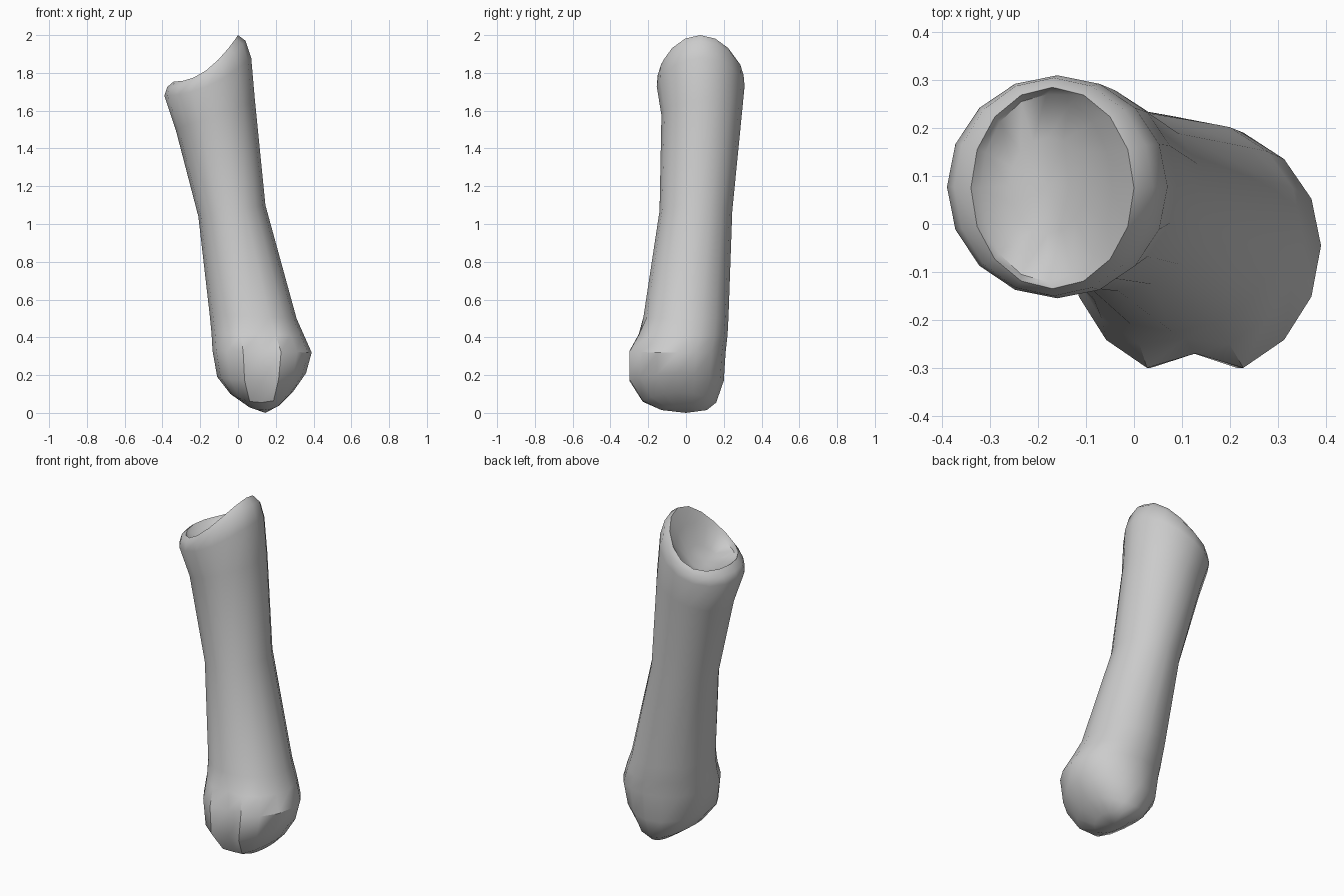
import bpy
import bmesh
import math

default_cube = bpy.data.objects.get("Cube")
if default_cube:
    bpy.data.objects.remove(default_cube, do_unlink=True)

SIDES = 16
FRONT = SIDES * 3 // 4  # index of the vertex facing the front


def make_material(name, colour):
    material = bpy.data.materials.new(name)
    material.use_nodes = True
    material.diffuse_color = colour
    material.node_tree.nodes["Principled BSDF"].inputs["Base Color"].default_value = colour
    return material


def add_ring(bm, left, right, front, back, sag=0.0, groove=0.0):
    """Oval ring between a left and a right (x, z) point.

    sag lowers the front and back; groove squares the front into two
    knuckles with a shallow channel between them.
    """
    ring = []
    for i in range(SIDES):
        angle = math.tau * i / SIDES
        c, s = math.cos(angle), math.sin(angle)
        t = (c + 1) / 2
        x = left[0] + (right[0] - left[0]) * t
        z = left[1] + (right[1] - left[1]) * t - sag * s * s
        if groove and s < 0:
            s = max(-1, s * 1.09)
        y = (front + back) / 2 + (back - front) / 2 * s
        if i == FRONT:
            y += groove
        ring.append(bm.verts.new((x, y, z)))
    return ring


def bridge(bm, lower, upper):
    for i in range(SIDES):
        j = (i + 1) % SIDES
        bm.faces.new((lower[i], lower[j], upper[j], upper[i]))


def close_end(bm, ring, centre):
    tip = bm.verts.new(centre)
    for i in range(SIDES):
        bm.faces.new((ring[i], ring[(i + 1) % SIDES], tip))


# Cross-sections: min-x point, max-x point, front y, back y, sag, groove
sections = [
    # rounded lower end with its two front knuckles
    ((0.06, 0.03), (0.22, 0.04), -0.13, 0.11, 0.02, 0),
    ((-0.04, 0.10), (0.29, 0.11), -0.23, 0.16, 0.05, 0.01),
    ((-0.11, 0.19), (0.36, 0.21), -0.30, 0.20, 0.03, 0.03),
    ((-0.135, 0.33), (0.39, 0.32), -0.30, 0.21, 0, 0.03),
    ((-0.14, 0.42), (0.35, 0.41), -0.25, 0.22, 0, 0.01),
    # shaft
    ((-0.15, 0.52), (0.31, 0.50), -0.225, 0.225, 0, 0),
    ((-0.21, 1.04), (0.145, 1.10), -0.14, 0.245, 0, 0),
    ((-0.33, 1.50), (0.09, 1.65), -0.13, 0.295, 0, 0),
    # flared upper end with a slanted, saddle-shaped rim
    ((-0.39, 1.68), (0.07, 1.88), -0.155, 0.31, 0.05, 0),
    ((-0.375, 1.725), (0.04, 1.97), -0.15, 0.305, 0.06, 0),
    ((-0.34, 1.755), (0.0, 2.0), -0.135, 0.285, 0.065, 0),
    # hollow joint surface
    ((-0.32, 1.74), (-0.045, 1.91), -0.12, 0.27, 0.06, 0),
    ((-0.26, 1.72), (-0.10, 1.80), -0.02, 0.18, 0.02, 0),
]

bm = bmesh.new()
rings = [add_ring(bm, *section) for section in sections]
for lower, upper in zip(rings, rings[1:]):
    bridge(bm, lower, upper)
close_end(bm, rings[0], (0.145, 0, 0))
close_end(bm, rings[-1], (-0.18, 0.08, 1.735))
bmesh.ops.recalc_face_normals(bm, faces=bm.faces)

mesh = bpy.data.meshes.new("finger_bone")
bm.to_mesh(mesh)
bm.free()
mesh.materials.append(make_material("bone_grey", (0.6, 0.6, 0.6, 1)))

bone = bpy.data.objects.new("finger_bone", mesh)
bpy.context.collection.objects.link(bone)

# Smooth surface with a crisp joint rim
bpy.ops.object.select_all(action="DESELECT")
bone.select_set(True)
bpy.context.view_layer.objects.active = bone
bpy.ops.object.shade_smooth_by_angle(angle=math.radians(40))
